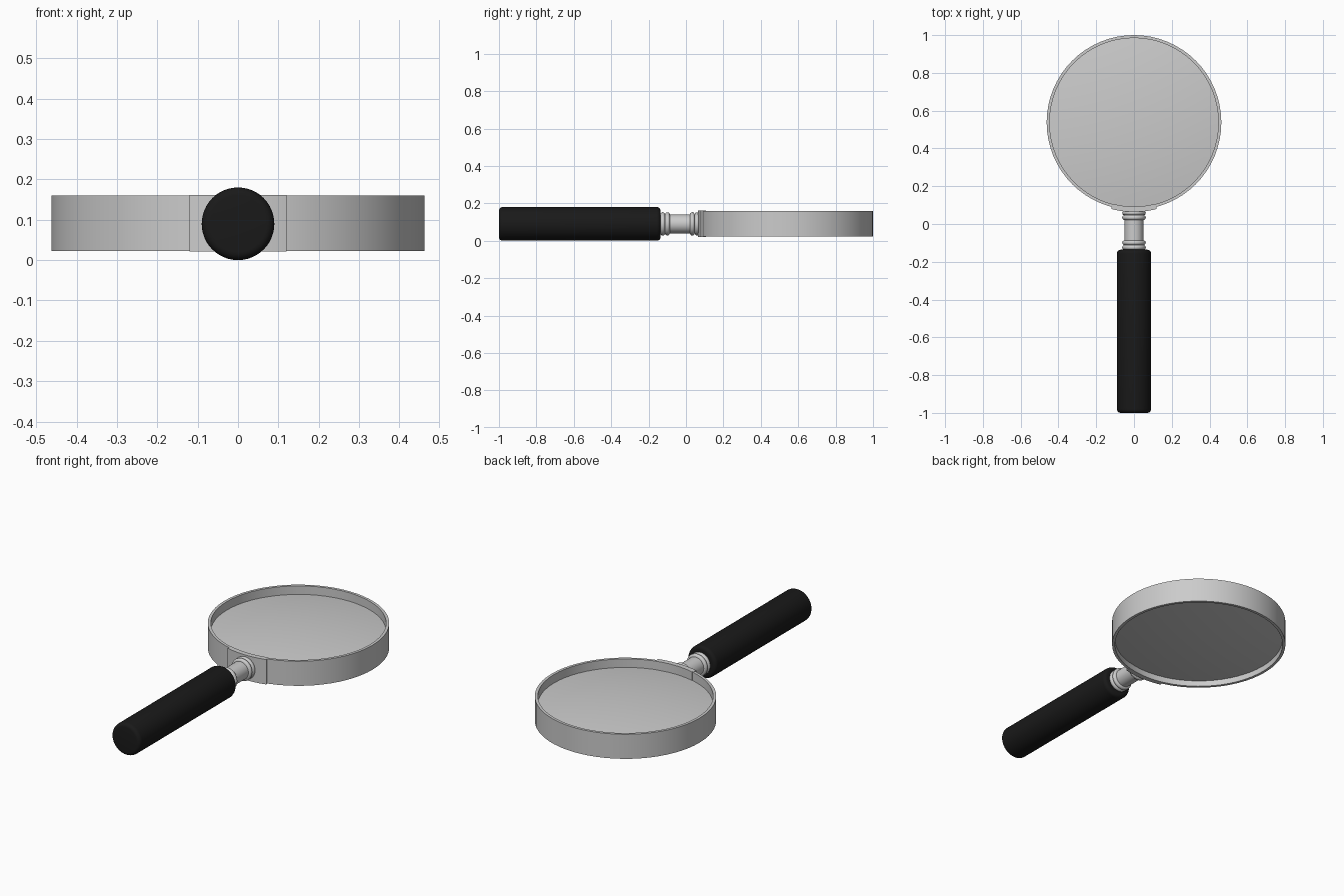
import bpy, bmesh
from math import sin, cos, pi, asin, radians

if "Cube" in bpy.data.objects:
    bpy.data.objects.remove(bpy.data.objects["Cube"])

ZC = 0.09          # height of the handle axis
RING_Y = 0.5375    # centre of the lens and ring


def finish(name, bm, angle=35):
    bmesh.ops.remove_doubles(bm, verts=bm.verts, dist=1e-5)
    bmesh.ops.recalc_face_normals(bm, faces=bm.faces)
    me = bpy.data.meshes.new(name)
    bm.to_mesh(me)
    bm.free()
    ob = bpy.data.objects.new(name, me)
    bpy.context.collection.objects.link(ob)
    bpy.ops.object.select_all(action='DESELECT')
    ob.select_set(True)
    bpy.context.view_layer.objects.active = ob
    bpy.ops.object.shade_smooth_by_angle(angle=radians(angle))
    return ob


def lathe(name, profile, place, n=64, closed=False, start=0.0, sweep=2 * pi):
    """Revolve (radius, height) points; place(radius, angle, height) gives xyz."""
    bm = bmesh.new()
    full = sweep > 6.28
    steps = n if full else n + 1
    rows = [[bm.verts.new(place(r, start + sweep * i / n, h)) for r, h in profile]
            for i in range(steps)]
    m = len(profile)
    for i in range(n):
        a, b = rows[i], rows[(i + 1) % steps]
        for j in range(m if closed else m - 1):
            k = (j + 1) % m
            bm.faces.new((a[j], a[k], b[k], b[j]))
    if not full:
        bm.faces.new(rows[0])
        bm.faces.new(rows[-1])
    elif not closed:
        for j in (0, -1):
            if profile[j][0] > 1e-6:
                bm.faces.new([row[j] for row in rows])
    return finish(name, bm)


def upright(r, a, h):
    return (r * cos(a), RING_Y + r * sin(a), h)


def lengthwise(r, a, h):
    return (r * cos(a), h, ZC + r * sin(a))


# ring around the lens
lathe("ring", [(0.4625, 0.022), (0.4625, 0.16), (0.447, 0.16), (0.447, 0.022)],
      upright, closed=True)

# curved bracket joining the ring to the neck
half = asin(0.12 / 0.4725)
lathe("bracket", [(0.4735, 0.021), (0.4735, 0.161), (0.445, 0.161), (0.445, 0.021)],
      upright, n=12, closed=True, start=-pi / 2 - half, sweep=2 * half)

# biconvex lens
R = 0.449
dome = [(R * i / 12, 0.03 * (1 - (i / 12) ** 2)) for i in range(13)]
lens_profile = [(r, 0.055 - s) for r, s in dome] + [(r, 0.112 + s) for r, s in reversed(dome)]
lathe("lens", lens_profile, upright)

# neck rod
lathe("neck", [(0.05, -0.16), (0.05, 0.09)], lengthwise, n=48)

# pairs of rounded collars at each end of the neck
for i, y in enumerate((-0.124, -0.099, 0.034, 0.059)):
    bead = [(0.048, y - 0.0125)]
    bead += [(0.05 + 0.0125 * cos(t), y + 0.0125 * sin(t))
             for t in [-pi / 2 + pi * k / 8 for k in range(9)]]
    bead += [(0.048, y + 0.0125)]
    lathe(f"collar_{i + 1}", bead, lengthwise, n=48)

# handle with rounded ends
c, r, y0, y1 = 0.02, 0.09, -1.0, -0.136
arc = [pi / 2 * k / 5 for k in range(6)]
grip = [(r - c + c * sin(t), y0 + c - c * cos(t)) for t in arc]
grip += [(r - c + c * cos(t), y1 - c + c * sin(t)) for t in arc]
handle = lathe("handle", grip, lengthwise, n=48)
black = bpy.data.materials.new("black_grip")
black.diffuse_color = (0.01, 0.01, 0.01, 1)
black.use_nodes = True
black.node_tree.nodes["Principled BSDF"].inputs["Base Color"].default_value = black.diffuse_color
handle.data.materials.append(black)
